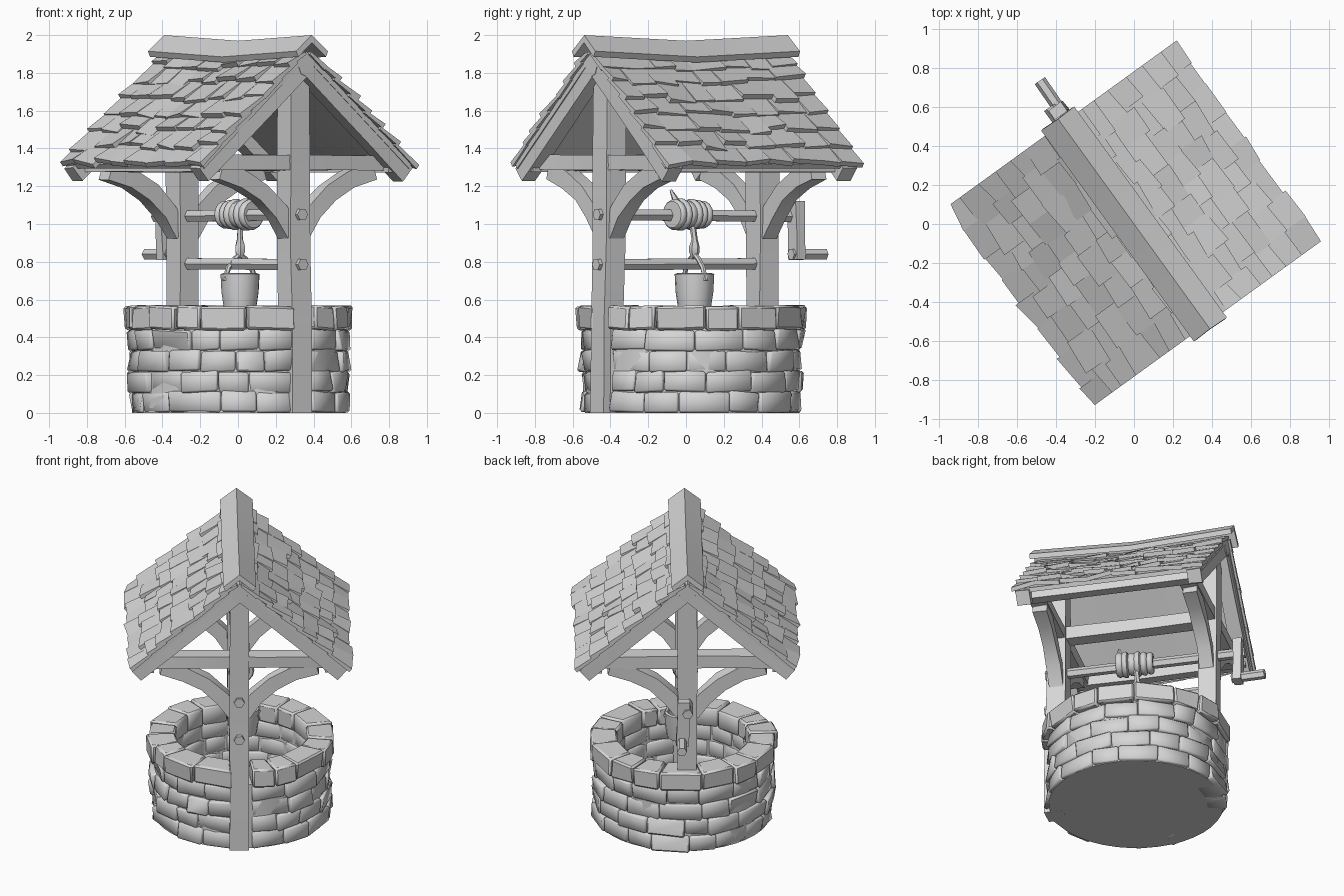
import bpy, bmesh, math, random
from mathutils import Vector, Matrix

if "Cube" in bpy.data.objects:
    bpy.data.objects.remove(bpy.data.objects["Cube"])

random.seed(7)
TURN = Matrix.Rotation(math.radians(35.9), 4, 'Z')   # the well stands turned on its base
grey = bpy.data.materials.new("plain_grey")
grey.diffuse_color = (0.67, 0.67, 0.67, 1)
grey.use_nodes = True
grey.node_tree.nodes["Principled BSDF"].inputs["Base Color"].default_value = grey.diffuse_color


def jit(a):
    return random.uniform(-a, a)


def finish(name, bm, angle=35):
    bmesh.ops.recalc_face_normals(bm, faces=bm.faces)
    bm.transform(TURN)
    me = bpy.data.meshes.new(name)
    bm.to_mesh(me)
    bm.free()
    me.materials.append(grey)
    ob = bpy.data.objects.new(name, me)
    bpy.context.collection.objects.link(ob)
    bpy.ops.object.select_all(action='DESELECT')
    ob.select_set(True)
    bpy.context.view_layer.objects.active = ob
    bpy.ops.object.shade_smooth_by_angle(angle=math.radians(angle))


def rect(w, h):
    return [(-w/2, -h/2), (w/2, -h/2), (w/2, h/2), (-w/2, h/2)]


def ngon(r, n):
    return [(r*math.cos(2*math.pi*i/n), r*math.sin(2*math.pi*i/n)) for i in range(n)]


def sweep(bm, path, section, side, rough=0.0, scales=None):
    """Carry a section along a path; side is the section's first axis."""
    path, side, rings = [Vector(p) for p in path], Vector(side), []
    for i, p in enumerate(path):
        t = (path[min(i+1, len(path)-1)] - path[max(i-1, 0)]).normalized()
        a = (side - t*side.dot(t)).normalized()
        b = t.cross(a)
        k = scales[i] if scales else 1
        rings.append([bm.verts.new(p + a*(u*k + jit(rough)) + b*(v*k + jit(rough))) for u, v in section])
    n = len(section)
    for r, s in zip(rings, rings[1:]):
        for j in range(n):
            bm.faces.new((r[j], r[(j+1) % n], s[(j+1) % n], s[j]))
    bm.faces.new(rings[0])
    bm.faces.new(rings[-1])


def hexa(bm, pts, bevel=0.0):
    """Six-sided block from four lower and four upper corners."""
    v = [bm.verts.new(p) for p in pts]
    idx = [(0, 1, 2, 3), (4, 5, 6, 7), (0, 1, 5, 4), (1, 2, 6, 5), (2, 3, 7, 6), (3, 0, 4, 7)]
    f = [bm.faces.new([v[i] for i in q]) for q in idx]
    if bevel:
        e = list({e for q in f for e in q.edges})
        bmesh.ops.bevel(bm, geom=e, offset=bevel, segments=1, affect='EDGES')


def lathe(bm, profile, n, centre=(0, 0, 0), matrix=Matrix()):
    """Turn (radius, height) points around an axis; radius 0 closes to a point."""
    rings = []
    for r, z in profile:
        ring = [bm.verts.new(Vector(centre) + matrix @ Vector((x, y, z))) for x, y in ngon(max(r, 1e-4), n)]
        rings.append(ring)
    for r, s in zip(rings, rings[1:]):
        for j in range(n):
            bm.faces.new((r[j], r[(j+1) % n], s[(j+1) % n], s[j]))
    bmesh.ops.remove_doubles(bm, verts=bm.verts, dist=0.0005)


CX, CY = 0.021, 0.021   # centre of the stone ring


def stone(bm, r0, r1, a0, a1, z0, z1, j, bevel):
    tilt = [jit(j*0.5), jit(j*0.5)]      # uneven bed joints
    pts = []
    for z in (z0, z1):
        for r, a, k in ((r0, a0, 0), (r1, a0, 0), (r1, a1, 1), (r0, a1, 1)):
            rr = r + (jit(j) if r == r1 else jit(j*0.4))
            pts.append((CX + rr*math.cos(a), CY + rr*math.sin(a), max(0, z + tilt[k])))
    hexa(bm, pts, bevel)


def course(bm, r0, r1, z0, z1, count, j, bevel):
    gap = math.radians(6)        # slot left for the front post
    a, end = -math.pi/2 + gap, 1.5*math.pi - gap
    cuts = [random.uniform(0.7, 1.35) for _ in range(count)]
    k = (end - a)/sum(cuts)
    for c in cuts:
        stone(bm, r0, r1 + jit(j*0.6), a + 0.003, a + c*k - 0.003, z0, z1, j, bevel)
        a += c*k


# Stone wall: core ring with floor, four courses and a rim
bm = bmesh.new()
lathe(bm, [(0, 0), (0.565, 0), (0.56, 0.45), (0.45, 0.45), (0.45, 0.03), (0, 0.03)], 40, (CX, CY, 0))
finish("wall_core", bm)
bm = bmesh.new()
for i in range(4):
    course(bm, 0.447, 0.586, i*0.11, i*0.11 + 0.111, 16, 0.016, 0.011)
finish("wall_stones", bm, 50)
bm = bmesh.new()
course(bm, 0.43, 0.607, 0.44, 0.567, 17, 0.011, 0.012)
finish("rim_stones", bm, 40)

# Posts: the front one reaches the ground, the back one rests on the rim
for name, ys, zs in (("front_post", (-0.52, -0.515, -0.5, -0.5, -0.5), (0, 0.5, 0.9, 1.35, 1.84)),
                     ("back_post", (0.5, 0.5, 0.5, 0.5), (0.46, 0.9, 1.35, 1.84))):
    bm = bmesh.new()
    sweep(bm, [(0, y, z) for y, z in zip(ys, zs)], rect(0.125, 0.125), (1, 0, 0), 0.004)
    finish(name, bm)

# Tie beams and curved braces at both gables
bm, br = bmesh.new(), bmesh.new()
for y in (-0.5, 0.5):
    sweep(bm, [(x, y, 1.325) for x in (-0.56, -0.2, 0.2, 0.56)], rect(0.11, 0.085), (0, 1, 0), 0.005)
    for s in (-1, 1):
        path = [(0.03, 0.95), (0.11, 1.065), (0.22, 1.165), (0.35, 1.235), (0.5, 1.28)]
        sweep(br, [(s*x, y, z) for x, z in path], rect(0.09, 0.095), (0, 1, 0), 0.004)
finish("tie_beams", bm)
finish("curved_braces", br, 40)

# Beam joining the two posts under the roof
bm = bmesh.new()
sweep(bm, [(0, y, 1.325) for y in (-0.5, -0.17, 0.17, 0.5)], rect(0.1, 0.085), (1, 0, 0), 0.003)
finish("middle_beam", bm)

# Eave beams and ridge beam
bm = bmesh.new()
for s in (-1, 1):
    sweep(bm, [(s*0.585, y, 1.315) for y in (-0.6, -0.2, 0.2, 0.6)], rect(0.07, 0.08), (1, 0, 0), 0.004)
finish("eave_beams", bm)
bm = bmesh.new()
sweep(bm, [(0, -0.62, 1.83), (0, 0.62, 1.83)], ngon(0.05, 8), (1, 0, 0))
finish("ridge_beam", bm)


def roof(s, side, y, lift=0.0):
    """Point on the sagging slope, s from 0 at the ridge to 1 at the eave."""
    sag = 0.03*(1 - abs(y)/0.64)*(1 - s)
    return Vector((side*(0.70*s + lift*0.6), y, 1.915 - 0.61*s - sag + lift*0.75))


# Gable boards under the roof edges, and the roof deck
bm, deck = bmesh.new(), bmesh.new()
for side in (-1, 1):
    for y in (-0.57, 0.57):
        sweep(bm, [roof(s, side, y, -0.058) for s in (0.03, 0.35, 0.7, 1.0)], rect(0.09, 0.092), (0, 1, 0), 0.004)
    ys = [-0.62 + 0.155*i for i in range(9)]
    for a, b in zip(ys, ys[1:]):
        hexa(deck, [roof(s, side, y, l) for l in (-0.03, 0.0) for s, y in ((0, a), (0.98, a), (0.98, b), (0, b))])
bmesh.ops.remove_doubles(deck, verts=deck.verts, dist=0.0005)
finish("gable_boards", bm)
finish("roof_deck", deck)

# Overlapping wooden shingles, warped and with uneven lower edges
bm = bmesh.new()
ROWS = 7
for side in (-1, 1):
    for i in range(ROWS):
        s0, s1 = max(0.02, (i - 0.3)/ROWS), (i + 1)/ROWS
        widths = [random.uniform(0.7, 1.3) for _ in range(8)]
        k, y = 1.27/sum(widths), -0.635
        for w in widths:
            y2 = y + w*k
            e = s1 + (jit(0.03) if i < ROWS - 1 else jit(0.008))
            e1, e2 = e + jit(0.013), e + jit(0.013)
            t1, t2 = 0.036 + jit(0.016), 0.036 + jit(0.016)
            hexa(bm, [roof(s0, side, y, -0.005), roof(e1, side, y, t1 - 0.03),
                      roof(e2, side, y2, t2 - 0.03), roof(s0, side, y2, -0.005),
                      roof(s0, side, y, 0.012), roof(e1, side, y, t1),
                      roof(e2, side, y2, t2), roof(s0, side, y2, 0.012)])
            y = y2
finish("shingles", bm, 40)

# Ridge cap: folded board following the sag
bm = bmesh.new()
fold = [(0, 0), (0.105, -0.085), (0.09, -0.115), (0, -0.04), (-0.09, -0.115), (-0.105, -0.085)]
ys = [-0.665, -0.4, 0, 0.4, 0.665]
sweep(bm, [(0, y, 2.0 - 0.03*(1 - abs(y)/0.665)) for y in ys], fold, (-1, 0, 0))
finish("ridge_cap", bm, 25)

# Winding axle, lower bar and their peg ends
bm = bmesh.new()
sweep(bm, [(0, -0.585, 1.05), (0, 0.74, 1.04)], ngon(0.034, 6), (1, 0, 0))
finish("axle", bm)
bm = bmesh.new()
sweep(bm, [(0, -0.59, 0.785), (0, 0.52, 0.79)], ngon(0.034, 6), (1, 0, 0))
finish("lower_bar", bm)

# Crank arm and handle
bm = bmesh.new()
sweep(bm, [(0.025, 0.70, 1.12), (0.03, 0.70, 0.95), (0.035, 0.70, 0.81)], rect(0.08, 0.055), (1, 0, 0), 0.003)
finish("crank_arm", bm)
bm = bmesh.new()
sweep(bm, [(0.035, 0.66, 0.84), (0.04, 0.88, 0.84)], ngon(0.032, 6), (1, 0, 0))
finish("crank_handle", bm)

# Rope wound on the axle, with a loose end
bm = bmesh.new()
prof = [(0, -0.12), (0.06, -0.12)]
for i in range(6):
    z = -0.12 + 0.04*i
    r = 0.078 + jit(0.008)
    prof += [(r, z + 0.008), (r + 0.004, z + 0.02), (r, z + 0.032), (r - 0.008, z + 0.04)]
prof += [(0, 0.12)]
lathe(bm, prof, 14, (0.01, 0.01, 1.05), Matrix.Rotation(math.radians(90), 4, 'X') @ Matrix.Rotation(0.12, 4, 'Y'))
sweep(bm, [(0.03, -0.07, 1.1), (0.02, -0.09, 1.14), (0.0, -0.1, 1.18)], ngon(0.018, 5), (1, 0, 0), 0, [1, 0.9, 0.4])
finish("rope_coil", bm, 40)

# Hanging rope, knot and bail of the bucket
BX, BY = 0.035, 0.03
bm = bmesh.new()
sweep(bm, [(0.03, 0.02, 1.0), (BX, BY, 0.92), (BX, BY, 0.88), (BX, BY, 0.85), (BX, BY, 0.82)],
      ngon(0.016, 6), (1, 0, 0), 0.002, [1, 1, 1.8, 1.7, 1])
for s in (-1, 1):
    path = [(0, 0.84), (0.035, 0.815), (0.075, 0.77), (0.1, 0.7)]
    sweep(bm, [(BX + s*x, BY, z) for x, z in path], ngon(0.014, 6), (0, 1, 0))
finish("bucket_rope", bm, 50)

# Bucket
bm = bmesh.new()
lathe(bm, [(0, 0.56), (0.088, 0.56), (0.1, 0.64), (0.105, 0.735), (0.09, 0.74), (0.078, 0.59), (0, 0.59)],
      14, (BX, BY, 0))
finish("bucket", bm, 40)
